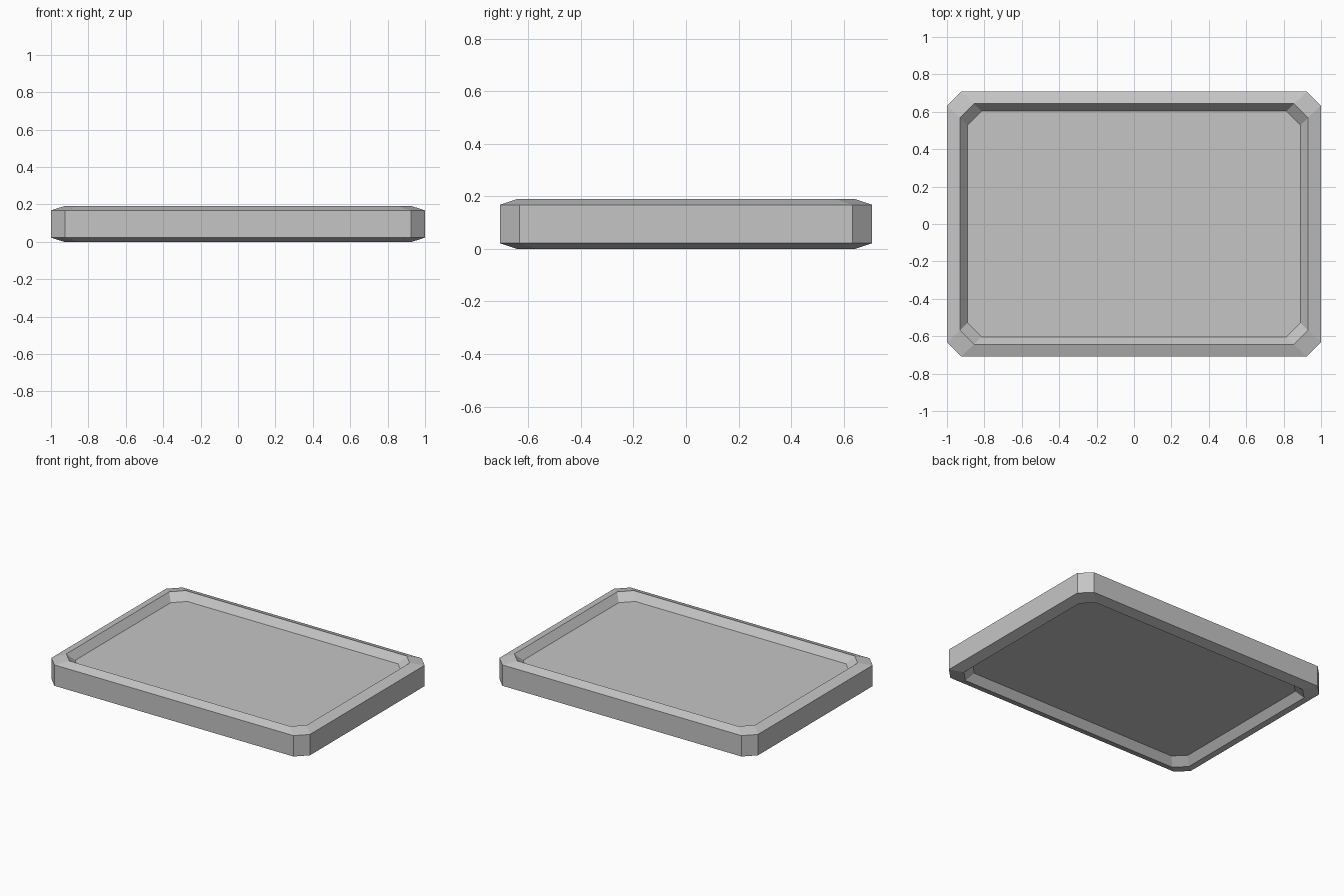
import bpy
import bmesh

cube = bpy.data.objects.get("Cube")
if cube:
    bpy.data.objects.remove(cube, do_unlink=True)

# One plain grey for the whole tray
grey = bpy.data.materials.new("plain grey")
grey.use_nodes = True
colour = (0.56, 0.56, 0.56, 1)
grey.diffuse_color = colour
grey.node_tree.nodes["Principled BSDF"].inputs["Base Color"].default_value = colour

HEIGHT = 0.19
CUT = 0.075  # corner cut


def ring(bm, hx, hy, z):
    """Rectangle with cut corners, counter-clockwise seen from above."""
    a, b = hx - CUT, hy - CUT
    points = [(hx, -b), (hx, b), (a, hy), (-a, hy),
              (-hx, b), (-hx, -b), (-a, -hy), (a, -hy)]
    return [bm.verts.new((x, y, z)) for x, y in points]


def bridge(bm, lower, upper):
    for i in range(len(lower)):
        j = (i + 1) % len(lower)
        bm.faces.new((lower[i], lower[j], upper[j], upper[i]))


# Half profile from the recessed floor out to the wall: half x, half y, depth
profile = [(0.89, 0.603, 0.05), (0.93, 0.643, 0.0), (1.0, 0.708, 0.022)]

bm = bmesh.new()
bottom = [ring(bm, x, y, d) for x, y, d in profile]
top = [ring(bm, x, y, HEIGHT - d) for x, y, d in reversed(profile)]
rings = bottom + top
for lower, upper in zip(rings, rings[1:]):
    bridge(bm, lower, upper)

# Recessed panels on both sides
bm.faces.new(rings[0])
bm.faces.new(rings[-1])
bmesh.ops.recalc_face_normals(bm, faces=bm.faces[:])

mesh = bpy.data.meshes.new("tray")
bm.to_mesh(mesh)
bm.free()
mesh.materials.append(grey)
tray = bpy.data.objects.new("tray", mesh)
bpy.context.collection.objects.link(tray)
